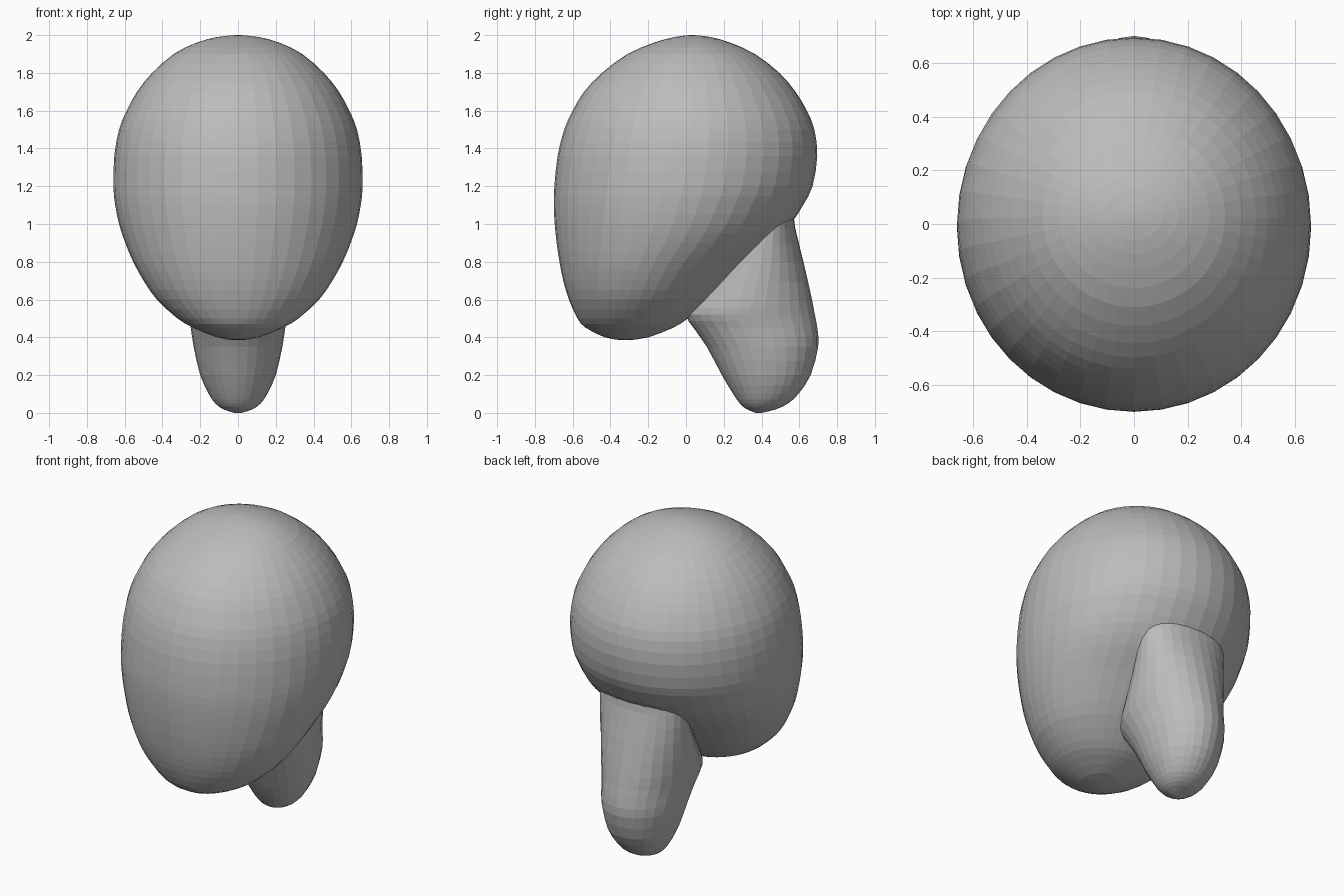
import bpy, bmesh, math

grey = bpy.data.materials.new("plain grey")
grey.diffuse_color = (0.5, 0.5, 0.5, 1)


def catmull(a, b, c, d, t):
    return 0.5 * (2*b + (c-a)*t + (2*a - 5*b + 4*c - d)*t*t + (3*b - a - 3*c + d)*t**3)


def loft(name, rows, sides, steps):
    """Stack oval rings; each row is (z, front y, back y, half width)."""
    fine = []
    for i in range(len(rows) - 1):
        q = [rows[max(0, min(len(rows) - 1, i + k))] for k in (-1, 0, 1, 2)]
        for s in range(steps):
            fine.append([catmull(*p, s / steps) for p in zip(*q)])
    fine.append(rows[-1])
    bm = bmesh.new()
    rings = []
    for z, f, b, w in fine:
        ring = []
        for k in range(sides):
            a = 2 * math.pi * k / sides
            ring.append(bm.verts.new((w * math.cos(a), (f + b) / 2 + (b - f) / 2 * math.sin(a), z)))
        rings.append(ring)
    for r, s in zip(rings, rings[1:]):
        for k in range(sides):
            n = (k + 1) % sides
            bm.faces.new((r[k], r[n], s[n], s[k]))
    bm.faces.new(rings[0][::-1])
    bm.faces.new(rings[-1])
    bmesh.ops.remove_doubles(bm, verts=bm.verts[:], dist=0.0005)
    bmesh.ops.recalc_face_normals(bm, faces=bm.faces[:])
    me = bpy.data.meshes.new(name)
    bm.to_mesh(me)
    bm.free()
    me.materials.append(grey)
    ob = bpy.data.objects.new(name, me)
    bpy.context.collection.objects.link(ob)
    return ob


# Large tilted rounded cap
loft("cap", [
    (0.385, -0.34, -0.30, 0.02), (0.40, -0.43, -0.20, 0.11), (0.45, -0.53, -0.07, 0.235),
    (0.50, -0.575, 0.01, 0.32), (0.60, -0.62, 0.13, 0.43), (0.70, -0.65, 0.235, 0.50),
    (0.80, -0.67, 0.34, 0.555), (0.90, -0.685, 0.46, 0.597), (1.00, -0.695, 0.555, 0.63),
    (1.10, -0.70, 0.62, 0.65), (1.20, -0.697, 0.67, 0.66), (1.36, -0.68, 0.695, 0.655),
    (1.50, -0.645, 0.68, 0.63), (1.60, -0.60, 0.64, 0.59), (1.70, -0.54, 0.58, 0.535),
    (1.80, -0.445, 0.495, 0.455), (1.90, -0.31, 0.365, 0.34), (1.96, -0.17, 0.235, 0.22),
    (1.99, -0.06, 0.13, 0.11), (2.00, 0.02, 0.04, 0.01)], 40, 2)

# Leaning stalk under the back of the cap
loft("stalk", [
    (0.00, 0.37, 0.40, 0.02), (0.02, 0.32, 0.48, 0.08), (0.05, 0.285, 0.54, 0.12),
    (0.10, 0.25, 0.595, 0.155), (0.20, 0.19, 0.66, 0.20), (0.35, 0.11, 0.70, 0.235),
    (0.45, 0.04, 0.695, 0.25), (0.52, 0.00, 0.682, 0.265), (0.60, 0.04, 0.667, 0.275),
    (0.80, 0.18, 0.622, 0.285), (0.98, 0.28, 0.578, 0.29), (1.06, 0.32, 0.57, 0.27)], 28, 2)
